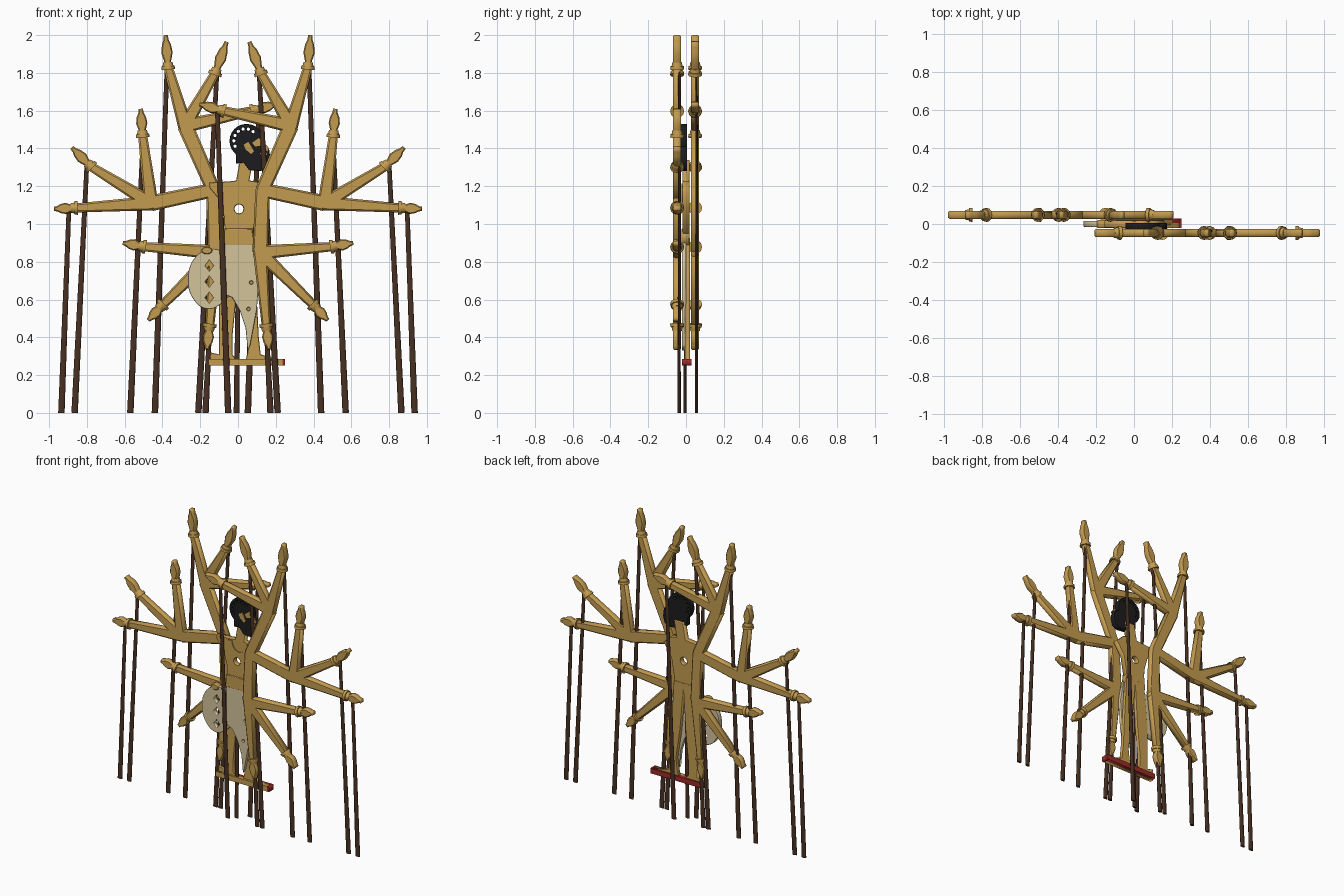
import bpy
import bmesh
from math import atan2, cos, sin, pi, radians
from mathutils import Matrix, Vector

if "Cube" in bpy.data.objects:
    bpy.data.objects.remove(bpy.data.objects["Cube"])


def material(name, rgb):
    m = bpy.data.materials.new(name)
    m.use_nodes = True
    m.diffuse_color = (*rgb, 1)
    m.node_tree.nodes["Principled BSDF"].inputs["Base Color"].default_value = (*rgb, 1)
    return m


GOLD = material("gold", (0.55, 0.33, 0.08))
CREAM = material("cream", (0.65, 0.55, 0.33))
BROWN = material("dark_brown", (0.065, 0.03, 0.016))
BLACK = material("black", (0.012, 0.012, 0.013))
RED = material("red", (0.33, 0.025, 0.02))
round_parts = []


def link(name, mesh, mat):
    mesh.materials.clear()
    mesh.materials.append(mat)
    ob = bpy.data.objects.new(name, mesh)
    bpy.context.collection.objects.link(ob)
    return ob


def plate(name, outline, y0, y1, mat, bevel=0.0, holes=(), smooth=False):
    """Flat cut-out in the xz plane, with holes, from depth y0 to y1."""
    cu = bpy.data.curves.new(name, "CURVE")
    cu.dimensions, cu.fill_mode = "2D", "BOTH"
    cu.extrude = (y1 - y0) / 2 - bevel
    cu.bevel_depth, cu.bevel_resolution, cu.offset = bevel, 0, -bevel
    cu.resolution_u = 5
    for i, pts in enumerate([outline, *holes]):
        curved = smooth and i == 0
        sp = cu.splines.new("BEZIER" if curved else "POLY")
        knots = sp.bezier_points if curved else sp.points
        knots.add(len(pts) - 1)
        for k, (x, z) in zip(knots, pts):
            if curved:
                k.co = (x, z, 0)
                k.handle_left_type = k.handle_right_type = "AUTO"
            else:
                k.co = (x, z, 0, 1)
        sp.use_cyclic_u = True
    tmp = bpy.data.objects.new("outline", cu)
    bpy.context.collection.objects.link(tmp)
    graph = bpy.context.evaluated_depsgraph_get()
    mesh = bpy.data.meshes.new_from_object(tmp.evaluated_get(graph))
    bpy.data.objects.remove(tmp)
    mesh.transform(Matrix.Translation((0, (y0 + y1) / 2, 0)) @ Matrix.Rotation(pi / 2, 4, "X"))
    return link(name, mesh, mat)


def ring(x, z, rx, rz=None, n=12):
    rz = rz or rx
    return [(x + rx * cos(2 * pi * i / n), z + rz * sin(2 * pi * i / n)) for i in range(n)]


def spindle(name, a, b, y, r0, r1, mat, flat=1.0):
    """Round tapered bar from a to b in the xz plane."""
    a, b = Vector(a), Vector(b)
    d, c = b - a, (a + b) / 2
    bm = bmesh.new()
    mat4 = (Matrix.Translation((c.x, y, c.y)) @ Matrix.Rotation(atan2(d.x, d.y), 4, "Y")
            @ Matrix.Diagonal((1, flat, 1, 1)))
    bmesh.ops.create_cone(bm, cap_ends=True, segments=12, radius1=r0, radius2=r1,
                          depth=d.length, matrix=mat4)
    mesh = bpy.data.meshes.new(name)
    bm.to_mesh(mesh)
    bm.free()
    round_parts.append(link(name, mesh, mat))


def along(a, b, profile):
    """Mirror a list of (fraction, half width) about the line a-b."""
    a, b = Vector(a), Vector(b)
    d = b - a
    n = Vector((-d.y, d.x)).normalized()
    one = [a + d * t + n * w for t, w in profile]
    two = [a + d * t - n * w for t, w in reversed(profile)]
    return [tuple(p) for p in one + two]


def limb(name, a, b, y, w0, w1):
    pts = along(a, b, [(-0.1, w0 * 0.5), (0, w0), (1, w1)])
    plate(name, pts, y - 0.021, y + 0.021, GOLD, 0.009)


HAND = [(0, 0.014), (0.2, 0.019), (0.45, 0.03), (0.7, 0.024), (0.85, 0.014), (1, 0.011)]
SHOULDER = (0.13, 1.18)
# elbow, then wrist and fingertip of each forearm
ARMS = {
    "upper": ((0.28, 1.52), [((0.37, 1.83), (0.383, 2.0)), ((0.12, 1.80), (0.06, 1.965)),
                             ((-0.08, 1.60), (-0.205, 1.635))]),
    "middle": ((0.46, 1.11), [((0.86, 1.085), (0.975, 1.08)), ((0.78, 1.305), (0.88, 1.405)),
                              ((0.505, 1.47), (0.515, 1.61))]),
    "lower": ((0.118, 0.85), [((0.50, 0.88), (0.61, 0.90)), ((0.40, 0.57), (0.475, 0.49)),
                              ((0.15, 0.46), (0.165, 0.335))]),
}
# top and foot of each control rod
RODS = [((0.375, 1.86), (0.44, 0)), ((0.11, 1.83), (0.21, 0)), ((0.502, 1.47), (0.57, 0)),
        ((0.80, 1.32), (0.865, 0)), ((0.895, 1.09), (0.935, 0)), ((-0.11, 1.61), (-0.052, 0)),
        ((0.15, 0.45), (0.172, 0))]

# Arms and rods: left fan in front of the body, right fan behind it
for side, s, y, rod_y in (("left", 1, -0.047, -0.036), ("right", -1, 0.048, 0.056)):
    def flip(p):
        return (p[0] * s, p[1])

    for level, (elbow, forearms) in ARMS.items():
        limb(f"{side}_{level}_arm", flip(SHOULDER), flip(elbow), y, 0.038, 0.042)
        for i, (wrist, tip) in enumerate(forearms, 1):
            e, w, t = flip(elbow), flip(wrist), flip(tip)
            tag = f"{side}_{level}"
            limb(f"{tag}_forearm_{i}", e, w, y, 0.038, 0.024)
            u = (Vector(t) - Vector(w)).normalized()
            wv = Vector(w)
            spindle(f"{tag}_bracelet_{i}", wv - u * 0.012, wv + u * 0.006, y, 0.037, 0.035, GOLD)
            spindle(f"{tag}_cuff_{i}", wv + u * 0.006, wv + u * 0.026, y, 0.029, 0.025, GOLD)
            plate(f"{tag}_hand_{i}", along(w, t, HAND), y - 0.021, y + 0.021, GOLD, 0.006)
    for i, (top, foot) in enumerate(RODS, 1):
        spindle(f"{side}_rod_{i}", flip(foot), flip(top), rod_y, 0.017, 0.012, BROWN, 0.5)
spindle("centre_rod", (-0.008, 0), (0, 0.7), -0.005, 0.015, 0.012, BROWN, 0.5)

# Torso with neck, pierced at the chest
plate("torso", [(-0.155, 1.22), (-0.05, 1.225), (-0.01, 1.23), (0.01, 1.34), (0.08, 1.34),
                (0.06, 1.23), (0.1, 1.225), (0.16, 1.17), (0.1, 1.08), (0.075, 0.93),
                (-0.07, 0.93), (-0.075, 1.04), (-0.1, 1.13), (-0.15, 1.19)],
      -0.018, 0.018, GOLD, 0.003, [ring(0.005, 1.08, 0.024)])
arc = [radians(180 + 18 * i) for i in range(11)]
plate("collar", [(0.025 + 0.085 * cos(a), 1.215 + 0.10 * sin(a)) for a in arc]
      + [(0.025 + 0.055 * cos(a), 1.215 + 0.065 * sin(a)) for a in reversed(arc)],
      -0.024, -0.016, GOLD)
plate("belt", [(-0.075, 0.975), (0.075, 0.975), (0.085, 0.89), (-0.08, 0.89)],
      -0.024, 0.018, GOLD, 0.003)

# Cloth: pointed front panel and round side lobe with diamond openings
plate("front_cloth", [(-0.075, 0.9), (0.09, 0.9), (0.115, 0.75), (0.1, 0.55), (0.065, 0.36),
                      (0.052, 0.33), (0.04, 0.45), (0.01, 0.54), (-0.03, 0.61), (-0.075, 0.63)],
      -0.022, 0.0, CREAM, 0.002, [ring(0.07, 0.69, 0.009, n=8), ring(0.055, 0.55, 0.009, n=8)])
plate("side_cloth", [(-0.16, 0.865), (-0.23, 0.82), (-0.265, 0.71), (-0.235, 0.6),
                     (-0.165, 0.55), (-0.1, 0.57), (-0.04, 0.64), (-0.04, 0.82), (-0.09, 0.86)],
      -0.015, 0.016, CREAM, 0.002,
      [ring(-0.152, z, 0.022, 0.029, 4) for z in (0.61, 0.695, 0.78)], smooth=True)
plate("cloth_knot", ring(-0.165, 0.86, 0.03, 0.02), -0.02, 0.02, GOLD, 0.004)

# Legs with feet
plate("right_leg", [(-0.07, 0.93), (0.01, 0.93), (-0.01, 0.6), (-0.03, 0.4), (-0.03, 0.31),
                    (0.0, 0.275), (-0.15, 0.275), (-0.145, 0.32), (-0.1, 0.31), (-0.1, 0.6)],
      -0.005, 0.02, GOLD, 0.003)
plate("left_leg", [(0.0, 0.93), (0.08, 0.93), (0.1, 0.6), (0.11, 0.4), (0.12, 0.31),
                   (0.2, 0.285), (0.2, 0.275), (0.04, 0.275), (0.05, 0.32), (0.06, 0.4),
                   (0.03, 0.6)], -0.005, 0.02, GOLD, 0.003)

# Standing board: gold front, red back and tip
for name, x0, x1, y0, y1, mat in (("board_front", -0.155, 0.236, -0.02, 0.004, GOLD),
                                  ("board_back", -0.15, 0.238, 0.004, 0.03, RED),
                                  ("board_tip", 0.234, 0.25, -0.02, 0.03, RED)):
    plate(name, [(x0, 0.25), (x1, 0.25), (x1, 0.285), (x0, 0.285)], y0, y1, mat)

# Head in profile: pierced hair, beard, gold face
dots = [ring(0.04 + 0.062 * cos(a), 1.44 + 0.064 * sin(a), 0.009, n=8)
        for a in (radians(50 + 26 * i) for i in range(7))]
plate("hair", ring(0.045, 1.44, 0.09, n=24), -0.03, 0.005, BLACK, 0.002, dots)
plate("beard", [(-0.012, 1.37), (-0.01, 1.32), (0.03, 1.325), (0.06, 1.285), (0.12, 1.28),
                (0.16, 1.295), (0.172, 1.34), (0.165, 1.395), (0.11, 1.42), (0.04, 1.42)],
      -0.03, 0.005, BLACK, 0.002)
plate("face", [(0.075, 1.43), (0.11, 1.455), (0.14, 1.43), (0.165, 1.4), (0.155, 1.385),
               (0.135, 1.395), (0.12, 1.415), (0.09, 1.41)], -0.036, -0.028, GOLD)
plate("ear", [(0.03, 1.42), (0.055, 1.435), (0.085, 1.385), (0.07, 1.37), (0.04, 1.395)],
      -0.036, -0.028, GOLD)
plate("mouth", [(0.115, 1.375), (0.15, 1.38), (0.155, 1.365), (0.125, 1.36)],
      -0.036, -0.028, GOLD)

# Smooth the round bars and bracelets
bpy.ops.object.select_all(action="DESELECT")
for ob in round_parts:
    ob.select_set(True)
bpy.context.view_layer.objects.active = round_parts[0]
bpy.ops.object.shade_smooth_by_angle(angle=radians(40))
